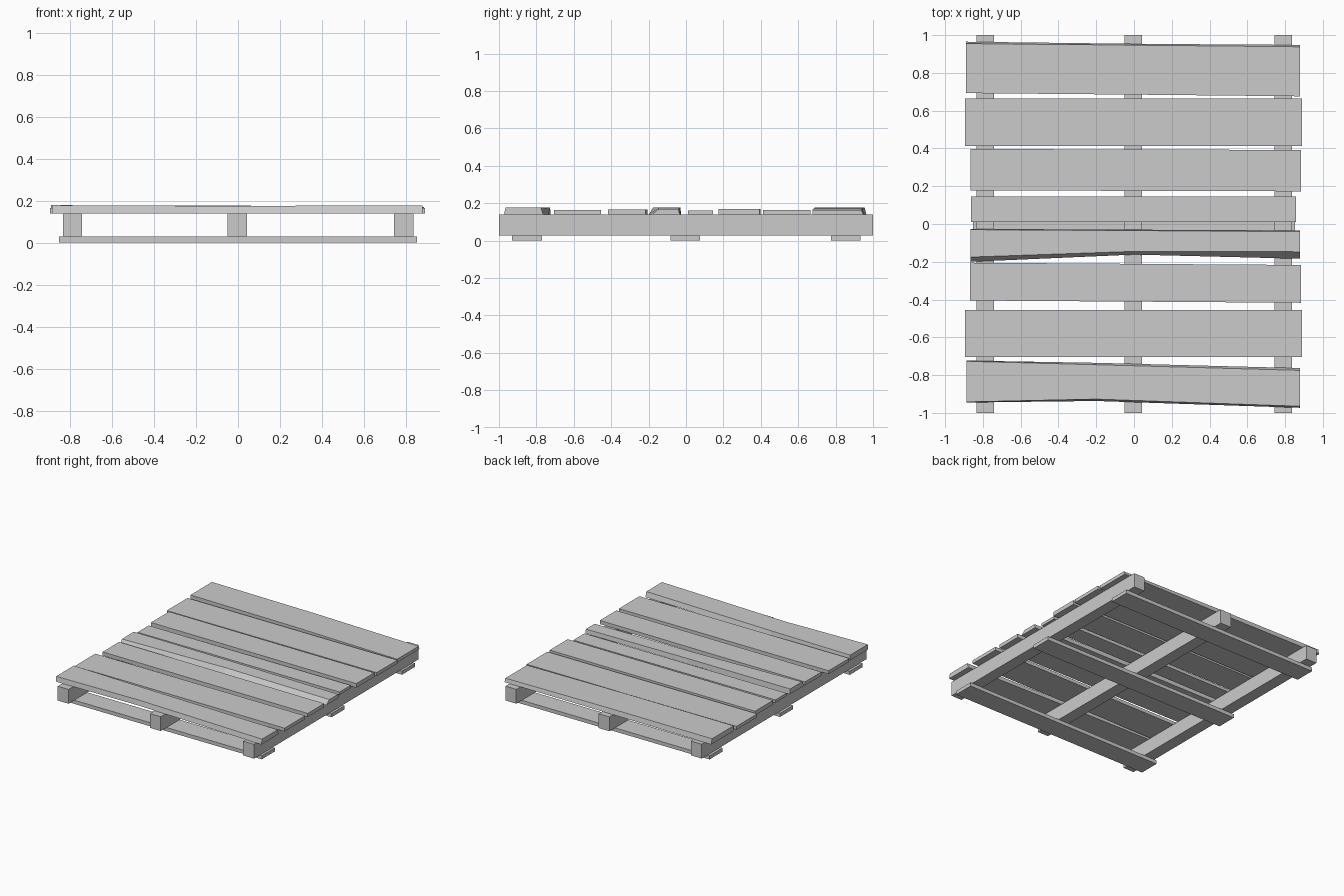
import bpy, bmesh

if "Cube" in bpy.data.objects:
    bpy.data.objects.remove(bpy.data.objects["Cube"], do_unlink=True)

wood = bpy.data.materials.new("pale grey")
wood.use_nodes = True
grey = (0.6, 0.6, 0.6, 1)
wood.diffuse_color = grey
wood.node_tree.nodes["Principled BSDF"].inputs["Base Color"].default_value = grey

DECK = 0.138    # underside of the deck boards
FOOT = 0.028    # top of the bottom boards


def loft(name, sections, base):
    """Board along x; section = x, bottom front y, top front y, top back y, bottom back y, top z."""
    bm = bmesh.new()
    rings = []
    for x, fb, ft, kt, kb, top in sections:
        corners = ((fb, base), (ft, top), (kt, top), (kb, base))
        rings.append([bm.verts.new((x, y, z)) for y, z in corners])
    for a, b in zip(rings, rings[1:]):
        for i in range(4):
            j = (i + 1) % 4
            bm.faces.new((a[i], a[j], b[j], b[i]))
    bm.faces.new(rings[0])
    bm.faces.new(rings[-1])
    bmesh.ops.recalc_face_normals(bm, faces=bm.faces)
    mesh = bpy.data.meshes.new(name)
    bm.to_mesh(mesh)
    bm.free()
    mesh.materials.append(wood)
    obj = bpy.data.objects.new(name, mesh)
    bpy.context.collection.objects.link(obj)


def plank(name, x0, x1, y0, y1, z0, z1, skew=0):
    """Straight plank, its +x end shifted in y by skew."""
    loft(name, [(x0, y0, y0, y1, y1, z1),
                (x1, y0 + skew, y0 + skew, y1 + skew, y1 + skew, z1)], z0)


# Three long bearers
for side, x in (("right", -0.788), ("middle", -0.003), ("left", 0.79)):
    plank("bearer_" + side, x - 0.046, x + 0.046, -1, 1, FOOT, DECK)

# Three bottom boards
for place, y in (("front", -0.85), ("middle", -0.003), ("back", 0.853)):
    plank("bottom_board_" + place, -0.853, 0.853, y - 0.079, y + 0.079, 0, FOOT)

# Straight deck boards
plank("deck_board_2", -0.895, 0.89, -0.705, -0.455, DECK, 0.164)
plank("deck_board_3", -0.868, 0.885, -0.405, -0.205, DECK, 0.166, -0.012)
plank("deck_board_5", -0.862, 0.857, 0.01, 0.145, DECK, 0.16)
plank("deck_board_6", -0.865, 0.885, 0.178, 0.397, DECK, 0.17, -0.005)
plank("deck_board_7", -0.895, 0.89, 0.413, 0.665, DECK, 0.164)

# Worn and warped deck boards
loft("deck_board_1", [(-0.887, -0.945, -0.942, -0.727, -0.723, 0.178),
                      (-0.2, -0.937, -0.927, -0.745, -0.735, 0.175),
                      (0.88, -0.973, -0.965, -0.775, -0.763, 0.176)], DECK)
loft("deck_board_4", [(-0.865, -0.2, -0.175, -0.03, -0.026, 0.178),
                      (0, -0.162, -0.145, -0.035, -0.03, 0.176),
                      (0.88, -0.184, -0.147, -0.04, -0.034, 0.168)], DECK)
loft("deck_board_8", [(-0.89, 0.693, 0.693, 0.955, 0.965, 0.178),
                      (0, 0.685, 0.685, 0.947, 0.954, 0.175),
                      (0.88, 0.676, 0.676, 0.938, 0.948, 0.164)], DECK)
